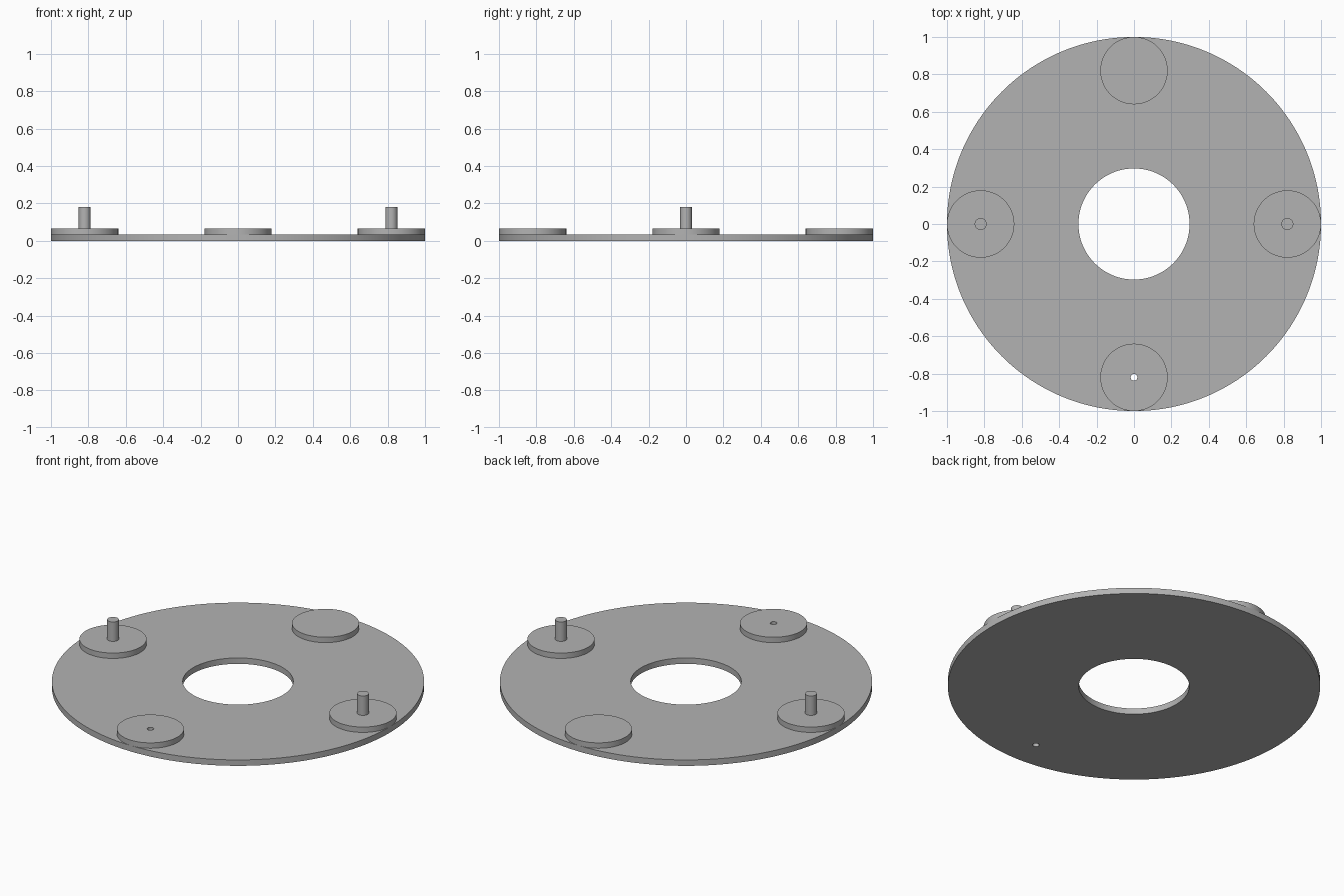
import bpy
from math import radians

if "Cube" in bpy.data.objects:
    bpy.data.objects.remove(bpy.data.objects["Cube"], do_unlink=True)

DISC_TOP, PAD_TOP, POST_TOP = 0.035, 0.067, 0.182
PAD_RADIUS, POST_RADIUS, PIN_RADIUS, BORE_RADIUS = 0.18, 0.032, 0.018, 0.297
REACH = 1 - PAD_RADIUS

grey = bpy.data.materials.new("plain_grey")
grey.use_nodes = True
grey.diffuse_color = (0.45, 0.45, 0.45, 1)
grey.node_tree.nodes["Principled BSDF"].inputs["Base Color"].default_value = grey.diffuse_color


def cylinder(name, radius, x, y, bottom, top, sides=96):
    bpy.ops.mesh.primitive_cylinder_add(
        vertices=sides, radius=radius, depth=top - bottom,
        location=(x, y, (bottom + top) / 2))
    obj = bpy.context.object
    obj.name = name
    obj.data.materials.append(grey)
    return obj


def cut(target, cutter):
    mod = target.modifiers.new(cutter.name, 'BOOLEAN')
    mod.operation = 'DIFFERENCE'
    mod.solver = 'EXACT'
    mod.object = cutter
    bpy.context.view_layer.objects.active = target
    bpy.ops.object.modifier_apply(modifier=mod.name)


# Base disc and the four pads tangent to its rim
disc = cylinder("base_disc", 1, 0, 0, 0, DISC_TOP, 192)
places = {"left": (REACH, 0), "right": (-REACH, 0), "front": (0, -REACH), "back": (0, REACH)}
pads = {side: cylinder(side + "_pad", PAD_RADIUS, x, y, DISC_TOP, PAD_TOP)
        for side, (x, y) in places.items()}

# Upright posts on the side pads
posts = [cylinder(side + "_post", POST_RADIUS, *places[side], PAD_TOP, POST_TOP, 48)
         for side in ("left", "right")]

# Central bore, and a pin hole through the front pad and disc
bore = cylinder("bore_cutter", BORE_RADIUS, 0, 0, -0.1, 0.2, 128)
pin = cylinder("pin_hole_cutter", PIN_RADIUS, *places["front"], -0.1, 0.2, 32)
cut(disc, bore)
cut(disc, pin)
cut(pads["front"], pin)
for cutter in (bore, pin):
    bpy.data.objects.remove(cutter, do_unlink=True)

# Smooth walls with crisp rims
bpy.ops.object.select_all(action='DESELECT')
for obj in [disc, *pads.values(), *posts]:
    obj.select_set(True)
bpy.context.view_layer.objects.active = disc
bpy.ops.object.shade_smooth_by_angle(angle=radians(30))
